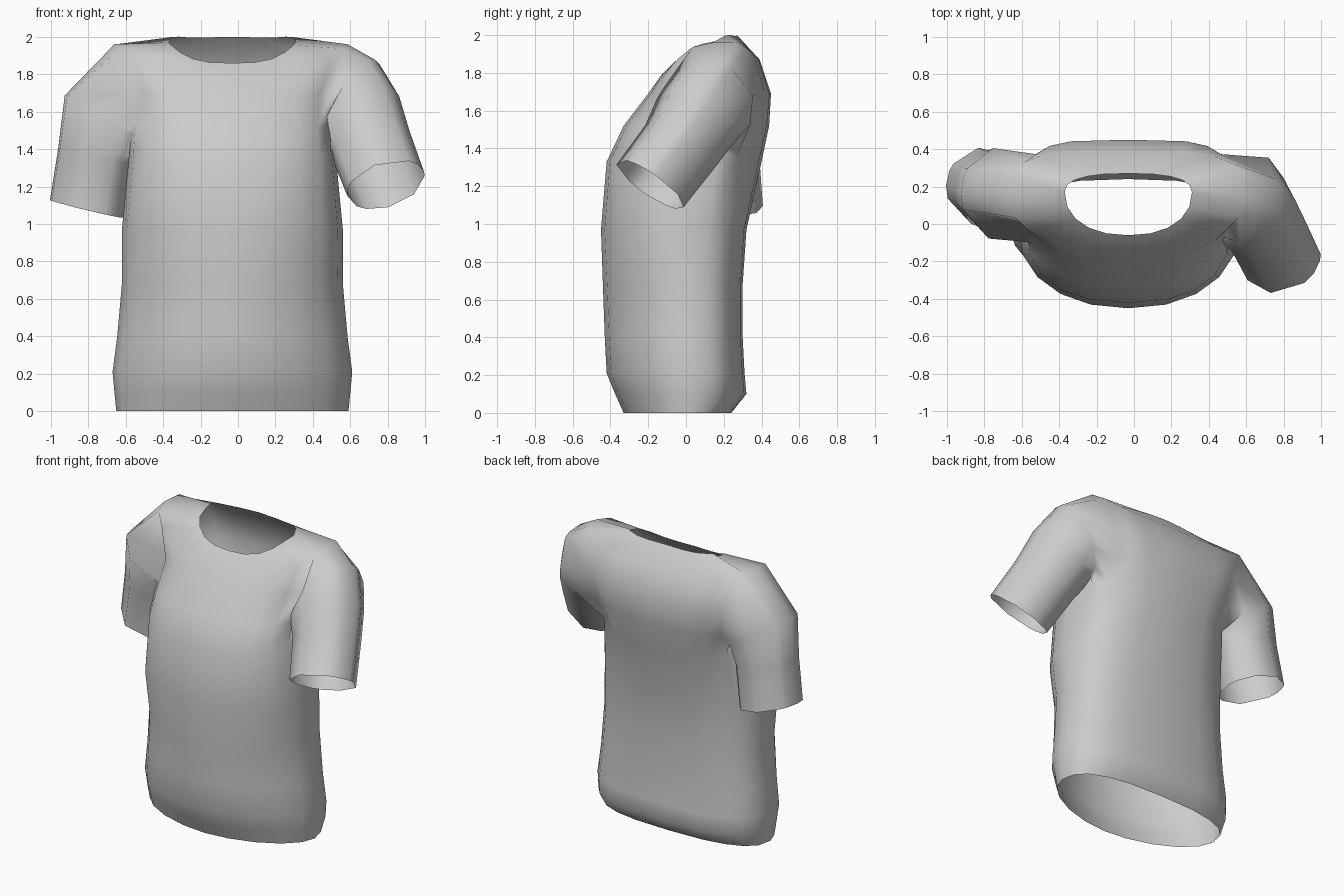
import bpy
import bmesh
from math import cos, sin, pi, copysign
from mathutils import Vector

cube = bpy.data.objects.get("Cube")
if cube:
    bpy.data.objects.remove(cube, do_unlink=True)

fabric = bpy.data.materials.new("light grey fabric")
fabric.use_nodes = True
colour = (0.6, 0.6, 0.6, 1)
fabric.diffuse_color = colour
bsdf = next(n for n in fabric.node_tree.nodes if n.type == "BSDF_PRINCIPLED")
bsdf.inputs["Base Color"].default_value = colour

SIDES = 20
bm = bmesh.new()


def power(value, exponent):
    return copysign(abs(value) ** exponent, value)


def body_ring(z, right, left, front, side, back, front_round, back_round,
              side_lift=0, back_lift=0):
    """Section widest at y = side; low roundness gives squarer corners."""
    ring = []
    for i in range(SIDES):
        c, s = cos(2 * pi * i / SIDES), sin(2 * pi * i / SIDES)
        e = back_round if s > 0 else front_round
        depth = back - side if s > 0 else side - front
        x = (left + right) / 2 + (left - right) / 2 * power(c, e)
        y = side + depth * power(s, e)
        lift = side_lift * abs(c) ** 3 + back_lift * max(0, s)
        ring.append(bm.verts.new((x, y, z + lift)))
    return ring


# Body sections from hem to neckline
rings = [body_ring(*section) for section in (
    (0, -0.65, 0.59, -0.33, 0.0, 0.24, 1.1, 0.75),
    (0.10, -0.66, 0.60, -0.375, 0.0, 0.32, 1.1, 0.72),
    (0.21, -0.67, 0.61, -0.42, 0.0, 0.31, 1.1, 0.72),
    (0.40, -0.645, 0.585, -0.43, 0.0, 0.30, 1.08, 0.72),
    (0.68, -0.62, 0.56, -0.44, 0.0, 0.30, 1.05, 0.72),
    (0.97, -0.62, 0.56, -0.45, -0.02, 0.32, 0.92, 0.74),
    (1.33, -0.58, 0.52, -0.42, 0.0, 0.40, 0.82, 0.74, 0.06),
    (1.52, -0.57, 0.51, -0.33, 0.05, 0.44, 0.8, 0.6),
    (1.69, -0.58, 0.52, -0.20, 0.12, 0.45, 0.8, 0.5),
    (1.79, -0.66, 0.585, -0.13, 0.14, 0.39, 0.8, 0.55, 0.17, 0.08),
    (1.86, -0.37, 0.31, -0.06, 0.17, 0.27, 0.9, 0.8, 0.11, 0.14),
)]

# Body skin, leaving an armhole on each side
PIT, TOP = 6, 9
hole_starts = (-1, SIDES // 2 - 2)
hole_columns = {(s + k) % SIDES for s in hole_starts for k in range(3)}
for r in range(len(rings) - 1):
    low, high = rings[r], rings[r + 1]
    for i in range(SIDES):
        if PIT <= r < TOP and i in hole_columns:
            continue
        j = (i + 1) % SIDES
        bm.faces.new((low[i], low[j], high[j], high[i]))


def sleeve(start, side, sections):
    """Extend an armhole through round sections (centre, direction, radius)."""
    cols = [(start + k) % SIDES for k in range(4)]
    loop = [rings[PIT][c] for c in cols]
    loop += [rings[r][cols[-1]] for r in range(PIT + 1, TOP)]
    loop += [rings[TOP][c] for c in reversed(cols)]
    loop += [rings[r][cols[0]] for r in range(TOP - 1, PIT, -1)]
    middle = sum((v.co for v in loop), Vector()) / len(loop)
    spokes = [Vector((0, v.co.y - middle.y, v.co.z - middle.z)).normalized()
              for v in loop]
    for centre, direction, radius in sections:
        turn = Vector((side, 0, 0)).rotation_difference(Vector(direction))
        new = [bm.verts.new(Vector(centre) + turn @ s * radius) for s in spokes]
        for i in range(len(loop)):
            j = (i + 1) % len(loop)
            bm.faces.new((loop[i], loop[j], new[j], new[i]))
        loop = new


# Left sleeve reaches forward, right sleeve hangs down
sleeve(hole_starts[0], 1, (
    ((0.61, 0.13, 1.66), (0.8, -0.35, -0.5), 0.25),
    ((0.65, 0.06, 1.57), (0.45, -0.48, -0.75), 0.24),
    ((0.71, -0.03, 1.42), (0.3, -0.53, -0.79), 0.22),
    ((0.79, -0.19, 1.21), (0.26, -0.55, -0.79), 0.215),
))
sleeve(hole_starts[1], -1, (
    ((-0.71, 0.16, 1.56), (-0.5, 0, -0.85), 0.25),
    ((-0.755, 0.18, 1.36), (-0.2, 0.03, -0.97), 0.21),
    ((-0.80, 0.20, 1.08), (-0.23, 0.04, -0.97), 0.21),
))

mesh = bpy.data.meshes.new("shirt")
bm.to_mesh(mesh)
bm.free()
mesh.materials.append(fabric)
for face in mesh.polygons:
    face.use_smooth = True
shirt = bpy.data.objects.new("shirt", mesh)
bpy.context.collection.objects.link(shirt)
